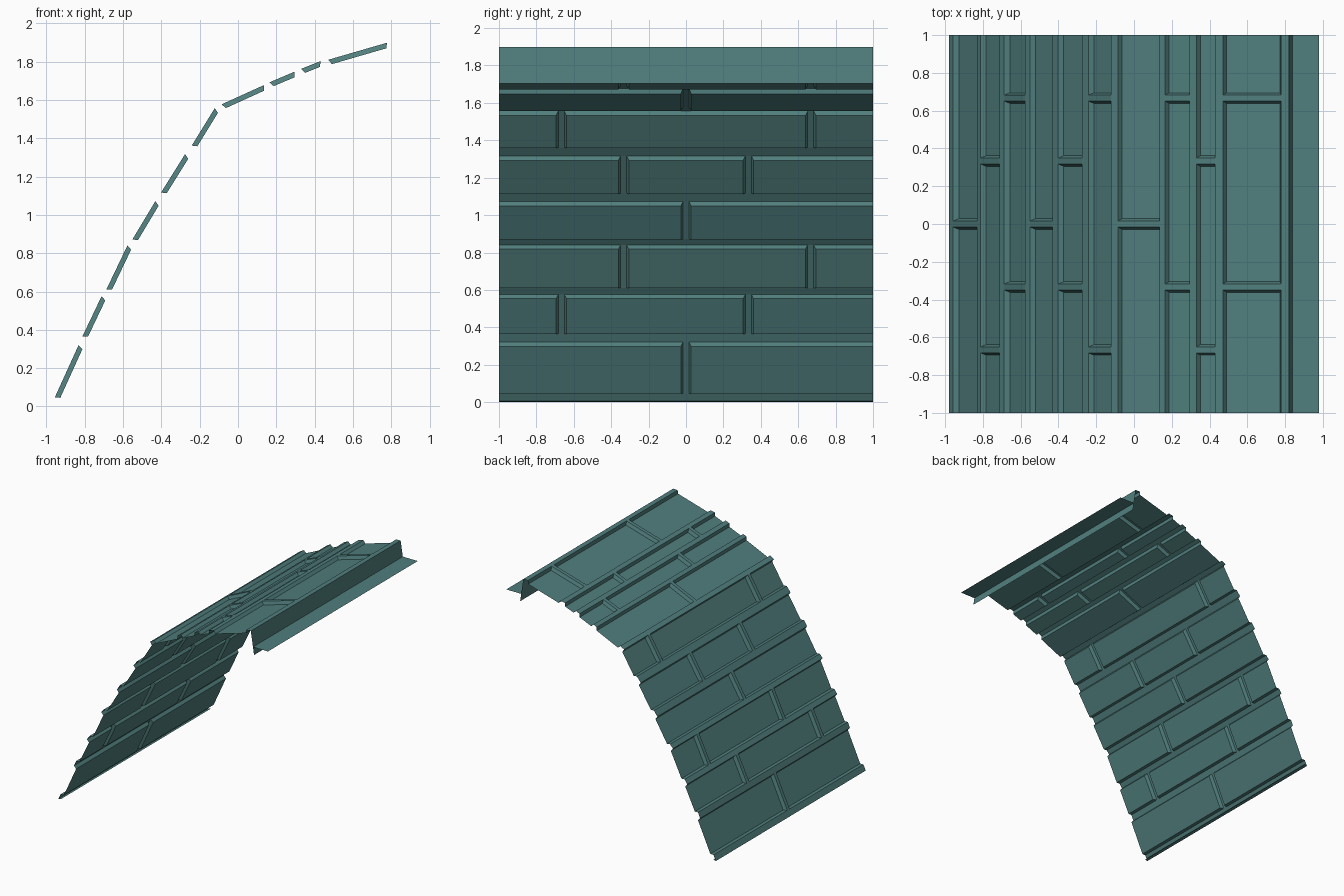
import bpy
import bmesh
from mathutils import Vector

cube = bpy.data.objects.get("Cube")
if cube:
    bpy.data.objects.remove(cube, do_unlink=True)

HALF_DEPTH = 0.0135    # half the height of a batten
BEVEL = 0.012          # slope width of batten sides
HALF_BATTEN = 0.022    # half width of the cross battens

teal = bpy.data.materials.new("teal_metal")
teal.use_nodes = True
color = (0.08, 0.21, 0.205, 1)
teal.diffuse_color = color
teal.node_tree.nodes["Principled BSDF"].inputs["Base Color"].default_value = color


def quad(bm, p, q, r, s):
    """Four (profile point, y) corners make one face."""
    bm.faces.new([bm.verts.new((c[0].x, c[1], c[0].y)) for c in (p, q, r, s)])


def strip(bm, p, q, y0=-1, y1=1):
    quad(bm, (p, y0), (q, y0), (q, y1), (p, y1))


def finish(bm, name):
    bmesh.ops.remove_doubles(bm, verts=bm.verts[:], dist=0.0005)
    mesh = bpy.data.meshes.new(name)
    bm.to_mesh(mesh)
    bm.free()
    mesh.materials.append(teal)
    bpy.context.collection.objects.link(bpy.data.objects.new(name, mesh))


# Each row: start and end in (x, z), then y of its cross battens
third = 1 / 3
rows = [
    ((-0.945, 0.04), (-0.82, 0.315), [0]),
    ((-0.80, 0.36), (-0.70, 0.57), [-2 * third, third]),
    ((-0.675, 0.605), (-0.565, 0.835), [-third, 2 * third]),
    ((-0.54, 0.865), (-0.42, 1.065), [0]),
    ((-0.39, 1.11), (-0.265, 1.31), [-third, third]),
    ((-0.23, 1.355), (-0.11, 1.55), [-2 * third, 2 * third]),
    ((-0.08, 1.565), (0.14, 1.665), [0]),
    ((0.17, 1.68), (0.30, 1.735), [-third, 2 * third]),
    ((0.335, 1.75), (0.435, 1.79), [-2 * third, third]),
    ((0.475, 1.797), (0.782, 1.886), [-third, 2 * third]),
]

panels = bmesh.new()
battens = bmesh.new()
previous = Vector((-0.98, 0))
strip(battens, Vector((-0.955, 0.005)), previous)   # folded bottom lip

for start, end, joints in rows:
    start, end = Vector(start), Vector(end)
    along = (end - start).normalized()
    out = Vector((-along.y, along.x)) * HALF_DEPTH
    top_a, top_b = start + out, end + out
    low_a, low_b = start - out + along * BEVEL, end - out - along * BEVEL

    # Long batten below this row, and the cross battens within it
    strip(battens, previous, top_a)
    previous = top_b
    for y in joints:
        strip(battens, top_a, top_b, y - HALF_BATTEN + BEVEL / 2, y + HALF_BATTEN - BEVEL / 2)

    # Recessed panels with sloped sides, open at the sheet's ends
    limits = [-1] + joints + [1]
    for i in range(len(limits) - 1):
        first, last = i == 0, i == len(limits) - 2
        y0 = limits[i] + (0 if first else HALF_BATTEN - BEVEL / 2)
        y1 = limits[i + 1] - (0 if last else HALF_BATTEN - BEVEL / 2)
        in0 = y0 + (0 if first else BEVEL)
        in1 = y1 - (0 if last else BEVEL)
        strip(panels, low_a, low_b, in0, in1)
        quad(panels, (top_a, y0), (low_a, in0), (low_a, in1), (top_a, y1))
        quad(panels, (low_b, in0), (top_b, y0), (top_b, y1), (low_b, in1))
        if not first:
            quad(panels, (top_a, y0), (top_b, y0), (low_b, in0), (low_a, in0))
        if not last:
            quad(panels, (low_a, in1), (low_b, in1), (top_b, y1), (top_a, y1))

finish(panels, "roof_panels")

# Cap at the top of the sheet
cap = Vector((0.82, 1.9))
strip(battens, previous, cap)
finish(battens, "battens")

# Upright edge trim with a flat flange
trim = bmesh.new()
fold = Vector((0.84, 1.77))
strip(trim, cap, fold)
strip(trim, fold, Vector((0.85, 1.705)))
finish(trim, "edge_wall")
flange = bmesh.new()
strip(flange, fold, Vector((0.98, 1.77)))
finish(flange, "edge_flange")
